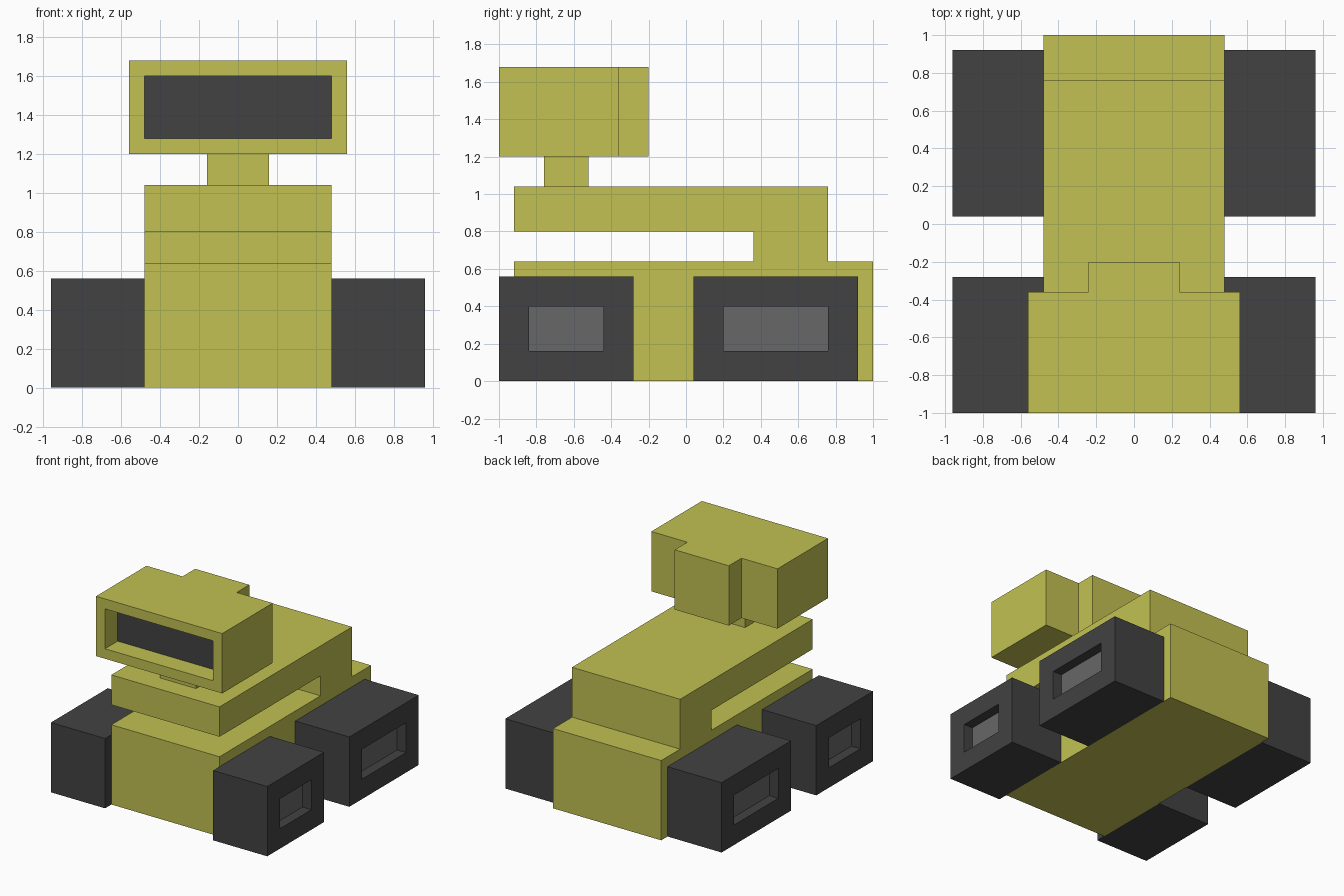
import bpy
import bmesh
from mathutils import Vector

if "Cube" in bpy.data.objects:
    bpy.data.objects.remove(bpy.data.objects["Cube"])


def make_material(name, srgb):
    """Flat material from 0-255 display values."""
    linear = []
    for v in srgb:
        c = v / 255
        linear.append(c / 12.92 if c <= 0.04045 else ((c + 0.055) / 1.055) ** 2.4)
    color = (*linear, 1.0)
    mat = bpy.data.materials.new(name)
    mat.diffuse_color = color
    mat.use_nodes = True
    bsdf = mat.node_tree.nodes["Principled BSDF"]
    bsdf.inputs["Base Color"].default_value = color
    bsdf.inputs["Roughness"].default_value = 0.8
    return mat


yellow = make_material("olive yellow", (194, 193, 82))
dark = make_material("dark rubber", (66, 66, 66))
grey = make_material("hub grey", (103, 103, 103))


def build(name, points, direction, materials, recess=None):
    """Extrude a flat outline; optionally sink a framed panel into one side.

    recess = (facing direction, frame width, depth, panel material slot)
    """
    bm = bmesh.new()
    base = bm.faces.new([bm.verts.new(p) for p in points])
    ext = bmesh.ops.extrude_face_region(bm, geom=[base], use_keep_orig=True)
    bmesh.ops.translate(bm, vec=Vector(direction),
                        verts=[v for v in ext["geom"] if isinstance(v, bmesh.types.BMVert)])
    bmesh.ops.recalc_face_normals(bm, faces=bm.faces[:])

    if recess:
        facing, frame, depth, slot = recess
        facing = Vector(facing)
        panel = max(bm.faces, key=lambda f: (f.normal.dot(facing) > 0.9,
                                             f.calc_center_median().dot(facing)))
        bmesh.ops.inset_region(bm, faces=[panel], thickness=frame,
                               use_boundary=True, use_even_offset=True)
        panel = bmesh.ops.extrude_discrete_faces(bm, faces=[panel])["faces"][0]
        bmesh.ops.translate(bm, vec=-facing * depth, verts=panel.verts[:])
        panel.material_index = slot

    mesh = bpy.data.meshes.new(name)
    bm.to_mesh(mesh)
    bm.free()
    for mat in materials:
        mesh.materials.append(mat)
    obj = bpy.data.objects.new(name, mesh)
    bpy.context.collection.objects.link(obj)
    return obj


def box(name, x, y, z, materials, recess=None):
    outline = [(x[0], y[0], z[0]), (x[1], y[0], z[0]),
               (x[1], y[1], z[0]), (x[0], y[1], z[0])]
    return build(name, outline, (0, 0, z[1] - z[0]), materials, recess)


# Body: one side profile holding the chassis, rear upright and overhanging deck
side_profile = [(-0.92, 0), (1, 0), (1, 0.64), (0.76, 0.64), (0.76, 1.04),
                (-0.92, 1.04), (-0.92, 0.8), (0.36, 0.8), (0.36, 0.64), (-0.92, 0.64)]
build("body", [(-0.48, y, z) for y, z in side_profile], (0.96, 0, 0), [yellow])

# Neck
box("neck", (-0.16, 0.16), (-0.76, -0.52), (1.04, 1.2), [yellow])

# Head: stepped plan outline with a sunken screen in front
head_plan = [(-0.56, -1), (0.56, -1), (0.56, -0.36), (0.24, -0.36),
             (0.24, -0.2), (-0.24, -0.2), (-0.24, -0.36), (-0.56, -0.36)]
build("head", [(x, y, 1.2) for x, y in head_plan], (0, 0, 0.48),
      [yellow, dark], ((0, -1, 0), 0.08, 0.16, 1))

# Wheels: blocks with sunken hubs on the outer sides
for side, sign in (("left", 1), ("right", -1)):
    x = sorted((sign * 0.48, sign * 0.96))
    for end, y in (("front", (-1, -0.28)), ("rear", (0.04, 0.92))):
        box(f"{end}_{side}_wheel", x, y, (0, 0.56), [dark, grey],
            ((sign, 0, 0), 0.16, 0.08, 1))
